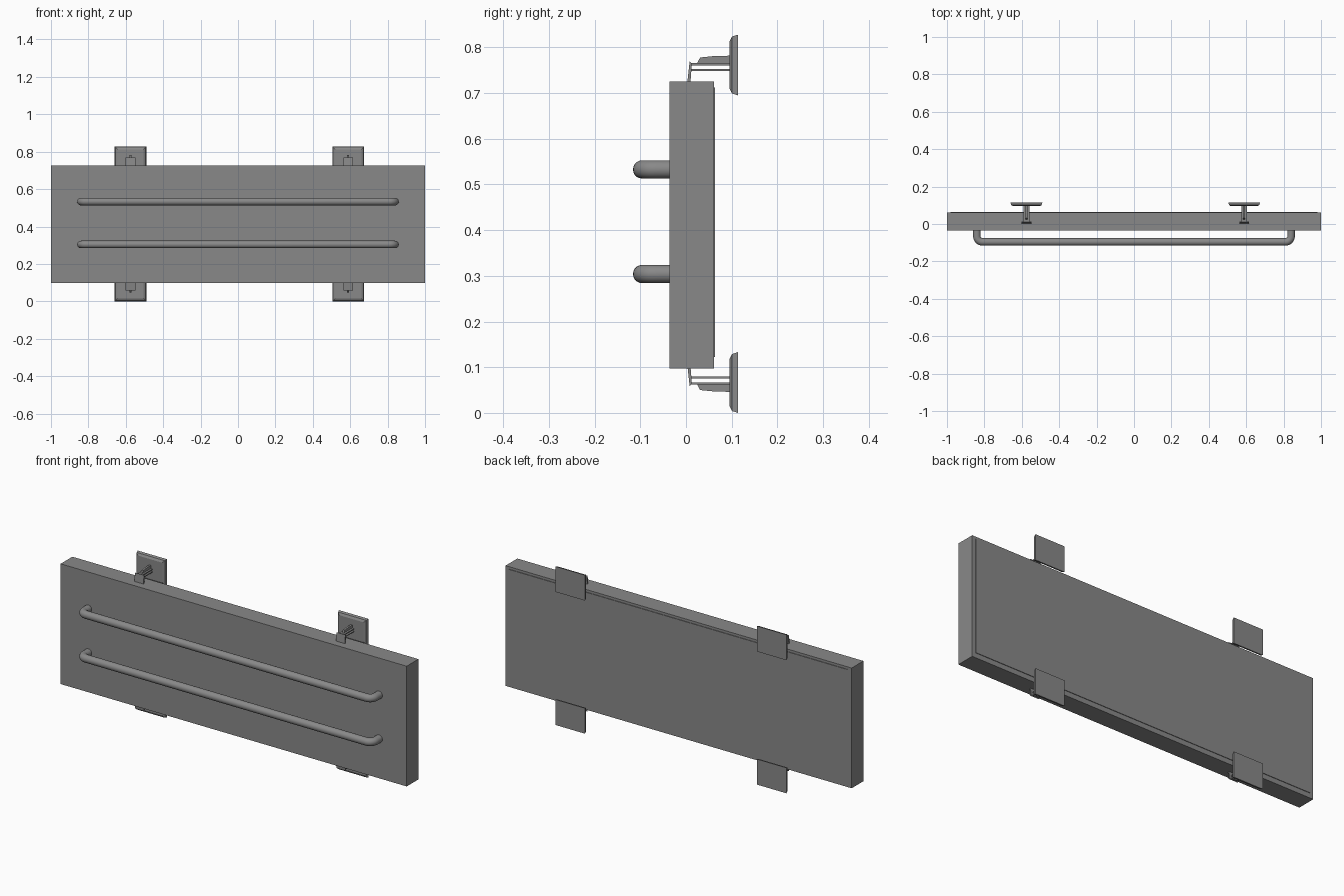
import bpy, bmesh, math

cube = bpy.data.objects.get("Cube")
if cube:
    bpy.data.objects.remove(cube, do_unlink=True)

HEIGHT = 0.828          # overall height, mirror reference for lower brackets
GREY = (0.25, 0.25, 0.25, 1)

mat = bpy.data.materials.new("satin_grey")
mat.use_nodes = True
mat.diffuse_color = GREY
mat.node_tree.nodes["Principled BSDF"].inputs["Base Color"].default_value = GREY


def finish(name, bm):
    bmesh.ops.recalc_face_normals(bm, faces=bm.faces)
    mesh = bpy.data.meshes.new(name)
    bm.to_mesh(mesh)
    bm.free()
    mesh.materials.append(mat)
    obj = bpy.data.objects.new(name, mesh)
    bpy.context.collection.objects.link(obj)
    return obj


def loft(name, rings):
    """Closed solid through successive rings of equal point count."""
    bm = bmesh.new()
    loops = [[bm.verts.new(p) for p in ring] for ring in rings]
    n = len(loops[0])
    for a, b in zip(loops, loops[1:]):
        for i in range(n):
            j = (i + 1) % n
            bm.faces.new((a[i], a[j], b[j], b[i]))
    bm.faces.new(loops[0])
    bm.faces.new(loops[-1])
    return finish(name, bm)


def prism(name, profile, cx, half, flip=False):
    """Extrude a (y, z) profile along x, optionally turned upside down."""
    pts = [(y, HEIGHT - z if flip else z) for y, z in profile]
    return loft(name, [[(cx + s * half, y, z) for y, z in pts] for s in (-1, 1)])


def slab(y0, y1, z0, z1):
    return [(y0, z0), (y1, z0), (y1, z1), (y0, z1)]


# Heater body and slightly raised back cover
prism("panel", slab(-0.036, 0.061, 0.097, 0.725), 0, 1)
prism("back_cover", slab(0.055, 0.064, 0.122, 0.712), 0, 0.98)


# Towel rails with rounded bends into the panel
def rail(name, z, r=0.02, bend=0.03, end=0.84, front=-0.096, sides=20):
    half = [(end, -0.03, math.pi / 2)]
    for k in range(9):
        a = math.pi / 2 * k / 8
        half.append((end - bend + bend * math.cos(a),
                     front + bend - bend * math.sin(a), math.pi / 2 - a))
    path = half + [(-x, y, -a) for x, y, a in reversed(half)]
    rings = []
    for x, y, a in path:
        # Ring lies across the tangent (cos a, sin a)
        rings.append([(x - math.sin(a) * r * math.cos(t),
                       y + math.cos(a) * r * math.cos(t),
                       z + r * math.sin(t))
                      for t in (2 * math.pi * i / sides for i in range(sides))])
    obj = loft(name, rings)
    bpy.ops.object.select_all(action="DESELECT")
    obj.select_set(True)
    bpy.context.view_layer.objects.active = obj
    bpy.ops.object.shade_smooth_by_angle(angle=math.radians(40))


rail("lower_rail", 0.304)
rail("upper_rail", 0.533)


# Wall brackets: bevelled wall plate, twin arm, rib and clip
def bracket(label, cx, flip):
    zc = 0.0665 if flip else HEIGHT - 0.0665
    rings = []
    for y, inset in ((0.114, 0), (0.101, 0.004), (0.095, 0.015)):
        w, h = 0.085 - inset, 0.0665 - inset
        rings.append([(cx + sx * w, y, zc + sz * h)
                      for sx, sz in ((-1, -1), (1, -1), (1, 1), (-1, 1))])
    loft(label + "_wall_plate", rings)
    prism(label + "_inner_arm", slab(0.009, 0.097, 0.748, 0.753), cx, 0.015, flip)
    prism(label + "_outer_arm", slab(0.009, 0.097, 0.761, 0.766), cx, 0.015, flip)
    prism(label + "_rib", [(0.024, 0.765), (0.097, 0.765), (0.097, 0.782),
                           (0.06, 0.781), (0.031, 0.778)], cx, 0.005, flip)
    prism(label + "_clip", [(0.002, 0.715), (0.009, 0.715), (0.013, 0.765),
                            (0.008, 0.769)], cx, 0.026, flip)


for side, cx in (("right", -0.575), ("left", 0.589)):
    for level, flip in (("upper", False), ("lower", True)):
        bracket(f"{level}_{side}_bracket", cx, flip)
